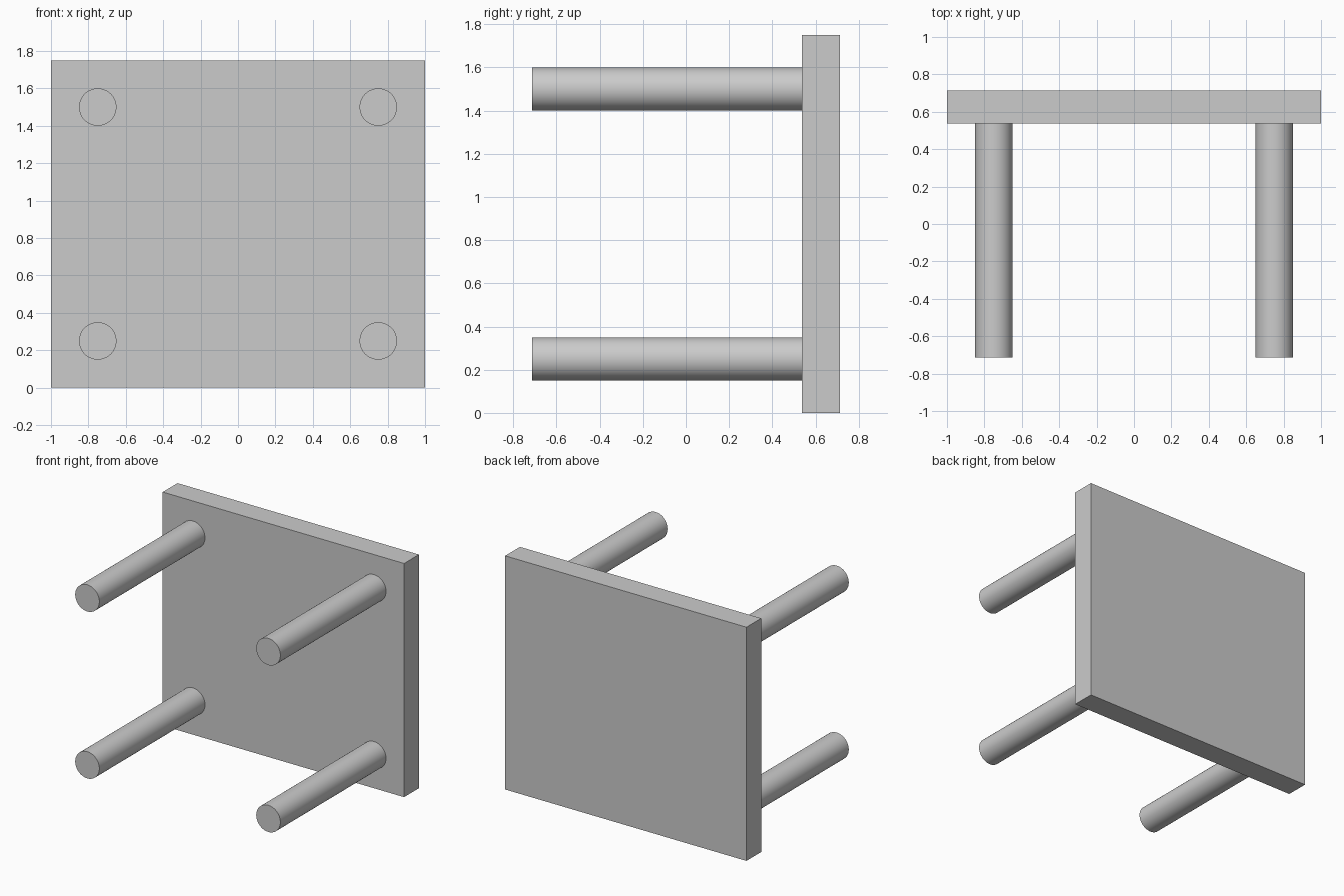
import bpy
import math

cube = bpy.data.objects.get("Cube")
if cube:
    bpy.data.objects.remove(cube, do_unlink=True)

# Single grey material
GREY = (0.6, 0.6, 0.6, 1.0)
grey = bpy.data.materials.new("plain_grey")
grey.use_nodes = True
grey.diffuse_color = GREY
grey.node_tree.nodes["Principled BSDF"].inputs["Base Color"].default_value = GREY

WIDTH, HEIGHT, THICKNESS = 2.0, 1.75, 0.175
LEG_LENGTH, LEG_RADIUS = 1.25, 0.1
BACK = (THICKNESS + LEG_LENGTH) / 2
PANEL_FRONT = BACK - THICKNESS


def finish(name):
    obj = bpy.context.object
    obj.name = name
    obj.data.name = name
    obj.data.materials.append(grey)
    return obj


# Table top, standing upright on its edge
bpy.ops.mesh.primitive_cube_add(size=1, location=(0, BACK - THICKNESS / 2, HEIGHT / 2))
top = finish("table_top")
top.scale = (WIDTH, THICKNESS, HEIGHT)
bpy.ops.object.transform_apply(location=False, rotation=False, scale=True)

# Four round legs pointing to the front
for side, x in (("left", 0.75), ("right", -0.75)):
    for level, z in (("lower", 0.25), ("upper", HEIGHT - 0.25)):
        bpy.ops.mesh.primitive_cylinder_add(
            vertices=64, radius=LEG_RADIUS, depth=LEG_LENGTH,
            location=(x, PANEL_FRONT - LEG_LENGTH / 2, z),
            rotation=(math.pi / 2, 0, 0))
        finish(f"{level}_{side}_leg")
        bpy.ops.object.shade_smooth_by_angle(angle=math.radians(30))
